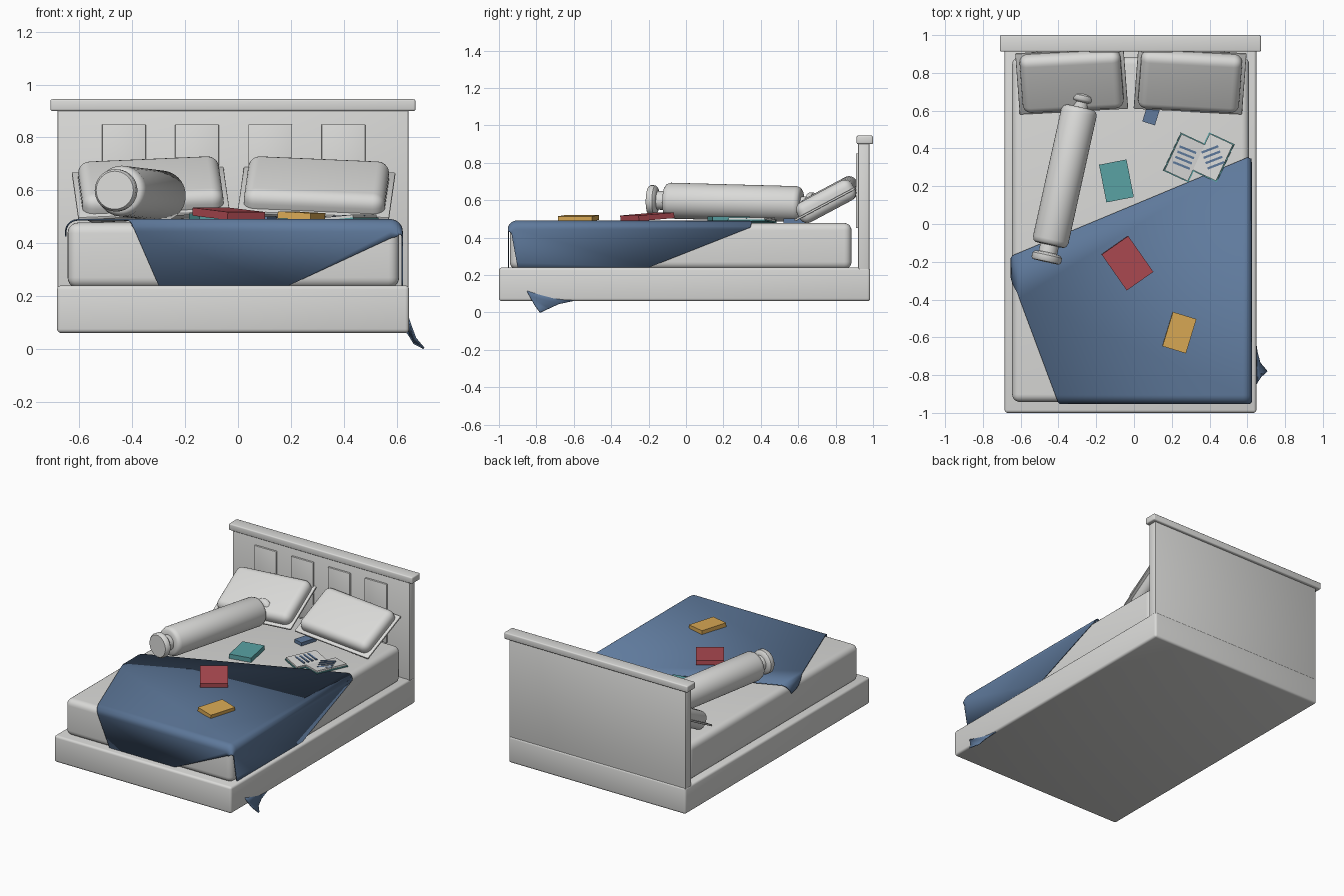
import bpy, bmesh, math
from mathutils import Vector, Euler

if "Cube" in bpy.data.objects:
    bpy.data.objects.remove(bpy.data.objects["Cube"])


def mat(name, r, g, b):
    m = bpy.data.materials.new(name)
    m.diffuse_color = (r, g, b, 1)
    m.use_nodes = True
    m.node_tree.nodes["Principled BSDF"].inputs["Base Color"].default_value = m.diffuse_color
    return m


WHITE = mat("off_white", 0.70, 0.70, 0.685)
BLUE = mat("blanket_blue", 0.115, 0.195, 0.335)
RED = mat("book_red", 0.43, 0.07, 0.085)
YELLOW = mat("book_yellow", 0.70, 0.40, 0.09)
TEAL = mat("book_teal", 0.10, 0.36, 0.37)


def finish(bm, name, material, smooth=True):
    me = bpy.data.meshes.new(name)
    bmesh.ops.recalc_face_normals(bm, faces=bm.faces)
    bm.to_mesh(me)
    bm.free()
    ob = bpy.data.objects.new(name, me)
    bpy.context.collection.objects.link(ob)
    me.materials.append(material)
    if smooth:
        bpy.ops.object.select_all(action='DESELECT')
        bpy.context.view_layer.objects.active = ob
        ob.select_set(True)
        bpy.ops.object.shade_smooth_by_angle(angle=math.radians(40))
    return ob


def box(name, center, size, material, bevel=0.0, segs=3, rot=(0, 0, 0)):
    """Box with rounded edges, rotation in degrees."""
    bm = bmesh.new()
    bmesh.ops.create_cube(bm, size=1)
    bmesh.ops.scale(bm, vec=size, verts=bm.verts)
    if bevel:
        bmesh.ops.bevel(bm, geom=bm.edges[:], offset=bevel, segments=segs,
                        profile=0.5, affect='EDGES')
    ob = finish(bm, name, material, bevel > 0)
    ob.location = center
    ob.rotation_euler = Euler([math.radians(a) for a in rot])
    return ob


def span(name, x, y, z, material, bevel=0.0, segs=3):
    """Box given by its limits on each axis."""
    lim = (x, y, z)
    return box(name, [(a + b) / 2 for a, b in lim], [b - a for a, b in lim],
               material, bevel, segs)


# Bed frame, headboard and mattress
span("bed_base", (-0.685, 0.648), (-1.0, 0.985), (0.06, 0.24), WHITE, 0.015)
span("headboard", (-0.683, 0.646), (0.92, 0.98), (0.10, 0.91), WHITE, 0.006, 2)
span("headboard_cap", (-0.71, 0.672), (0.912, 1.0), (0.90, 0.945), WHITE, 0.008)
for i in range(4):
    x = -0.432 + i * 0.277
    span(f"headboard_panel_{i + 1}", (x - 0.083, x + 0.083), (0.908, 0.925),
         (0.45, 0.85), WHITE, 0.004, 2)
span("mattress", (-0.645, 0.61), (-0.942, 0.885), (0.23, 0.478), WHITE, 0.04, 5)

# Pillows: plump cushion with a thin flat border
for side, x, s in (("left", -0.33, 1), ("right", 0.297, -1)):
    r = (28, -2.5 * s, 3 * s)
    box(f"pillow_border_{side}", (x, 0.757, 0.59), (0.575, 0.365, 0.012),
        WHITE, 0.004, 2, r)
    box(f"pillow_cushion_{side}", (x, 0.76, 0.603), (0.535, 0.335, 0.12),
        WHITE, 0.045, 6, r)

# Bolster: turned profile with a tied cap at both ends (distance, radius)
profile = [(-0.09, 0), (-0.09, 0.072), (-0.08, 0.08), (-0.055, 0.08),
           (-0.045, 0.07), (-0.04, 0.05), (0, 0.05), (0.002, 0.078),
           (0.01, 0.089), (0.03, 0.096), (0.72, 0.096), (0.738, 0.089),
           (0.747, 0.075), (0.748, 0.042), (0.775, 0.042), (0.78, 0.058),
           (0.79, 0.065), (0.81, 0.065), (0.82, 0.056), (0.822, 0)]
bm = bmesh.new()
verts = [bm.verts.new((r, 0, t)) for t, r in profile]
edges = [bm.edges.new(p) for p in zip(verts, verts[1:])]
bmesh.ops.spin(bm, geom=verts + edges, axis=(0, 0, 1), cent=(0, 0, 0),
               angle=math.tau, steps=40, use_merge=True)
bmesh.ops.remove_doubles(bm, verts=bm.verts, dist=1e-5)
bolster = finish(bm, "bolster", WHITE)
front_end, back_end = Vector((-0.447, -0.112, 0.598)), Vector((-0.285, 0.62, 0.578))
bolster.location = front_end
bolster.rotation_euler = (back_end - front_end).to_track_quat('Z', 'Y').to_euler()

# Blanket: flat cloth outline, folded over the mattress edges
R = 0.045
BEND_L, BEND_R, BEND_F = -0.607, 0.576, -0.905


def wrap(d):
    """Run and drop of cloth that passes a rounded edge by d."""
    if d <= 0:
        return d, 0.0
    a = min(d / R, math.pi / 2)
    return R * math.sin(a), R * (1 - math.cos(a)) + max(0, d - R * math.pi / 2)


def fold(p):
    x, y, drop = p.x, p.y, 0.0
    if x > BEND_R:
        run, dz = wrap(x - BEND_R)
        x, drop = BEND_R + run, drop + dz
    elif x < BEND_L:
        run, dz = wrap(BEND_L - x)
        x, drop = BEND_L - run, drop + dz
    if y < BEND_F:
        run, dz = wrap(BEND_F - y)
        y, drop = BEND_F - run, drop + dz
    return Vector((x, y, 0.488 - drop))


outline = [(-0.695, -0.20), (-0.64, -0.165), (0.60, 0.352), (0.635, 0.345),
           (0.85, -0.20), (0.85, -0.90), (0.66, -0.935), (0.62, -0.965),
           (0.60, -0.99), (0.19, -1.18), (-0.30, -1.18), (-0.40, -0.95),
           (-0.62, -0.36), (-0.685, -0.25)]
bm = bmesh.new()
bm.faces.new([bm.verts.new((x, y, 0)) for x, y in outline])
for i in range(8):
    d = i * R * math.pi / 14
    for co, no in (((BEND_R + d, 0, 0), (1, 0, 0)), ((BEND_L - d, 0, 0), (1, 0, 0)),
                   ((0, BEND_F - d, 0), (0, 1, 0))):
        bmesh.ops.bisect_plane(bm, geom=bm.verts[:] + bm.edges[:] + bm.faces[:],
                               plane_co=co, plane_no=no)
bmesh.ops.triangulate(bm, faces=bm.faces[:])
for v in bm.verts:
    v.co = fold(v.co)
blanket = finish(bm, "blanket", BLUE)

# Blanket corner that pokes out beside the base
bm = bmesh.new()
upper = [(0.640, -0.86, 0.13), (0.655, -0.835, 0.085), (0.672, -0.81, 0.04),
         (0.704, -0.782, 0.002)]
lower = [(0.640, -0.60, 0.062), (0.652, -0.68, 0.045), (0.667, -0.735, 0.02),
         (0.702, -0.775, 0.002)]
rows = [[bm.verts.new(p) for p in row] for row in (upper, lower)]
for i in range(3):
    bm.faces.new((rows[0][i], rows[0][i + 1], rows[1][i + 1], rows[1][i]))
corner = finish(bm, "blanket_corner", BLUE)
for ob in (blanket, corner):
    m = ob.modifiers.new("thickness", 'SOLIDIFY')
    m.thickness = 0.006
    m.offset = 0

# Closed books and the small blue notebook
box("red_book", (-0.035, -0.207, 0.511), (0.172, 0.232, 0.03), RED, rot=(4, 0, 35))
box("yellow_book", (0.24, -0.575, 0.504), (0.13, 0.19, 0.026), YELLOW, rot=(0, 3, -17))
box("teal_book", (-0.093, 0.228, 0.497), (0.148, 0.203, 0.03), TEAL, rot=(0, 0, 11))
box("small_notebook", (0.095, 0.59, 0.49), (0.07, 0.12, 0.022), BLUE, rot=(0, 0, -17))

# Open book: two pages on teal covers, with printed rows
for side, x, y, tilt, slope in (("left", 0.268, 0.352, 5, -22), ("right", 0.418, 0.353, -5, 21)):
    box(f"open_cover_{side}", (x, y, 0.487), (0.148, 0.222, 0.008), TEAL,
        rot=(0, tilt, -25))
    box(f"open_page_{side}", (x, y, 0.495), (0.136, 0.212, 0.014), WHITE,
        rot=(0, tilt, -25))
    for i in range(4):
        off = (i - 1.5) * 0.03
        a = math.radians(slope)
        box(f"printed_row_{side}_{i + 1}",
            (x - off * math.sin(a), y + off * math.cos(a), 0.503),
            (0.095, 0.012, 0.006), BLUE, rot=(0, tilt * 0.6, slope))
